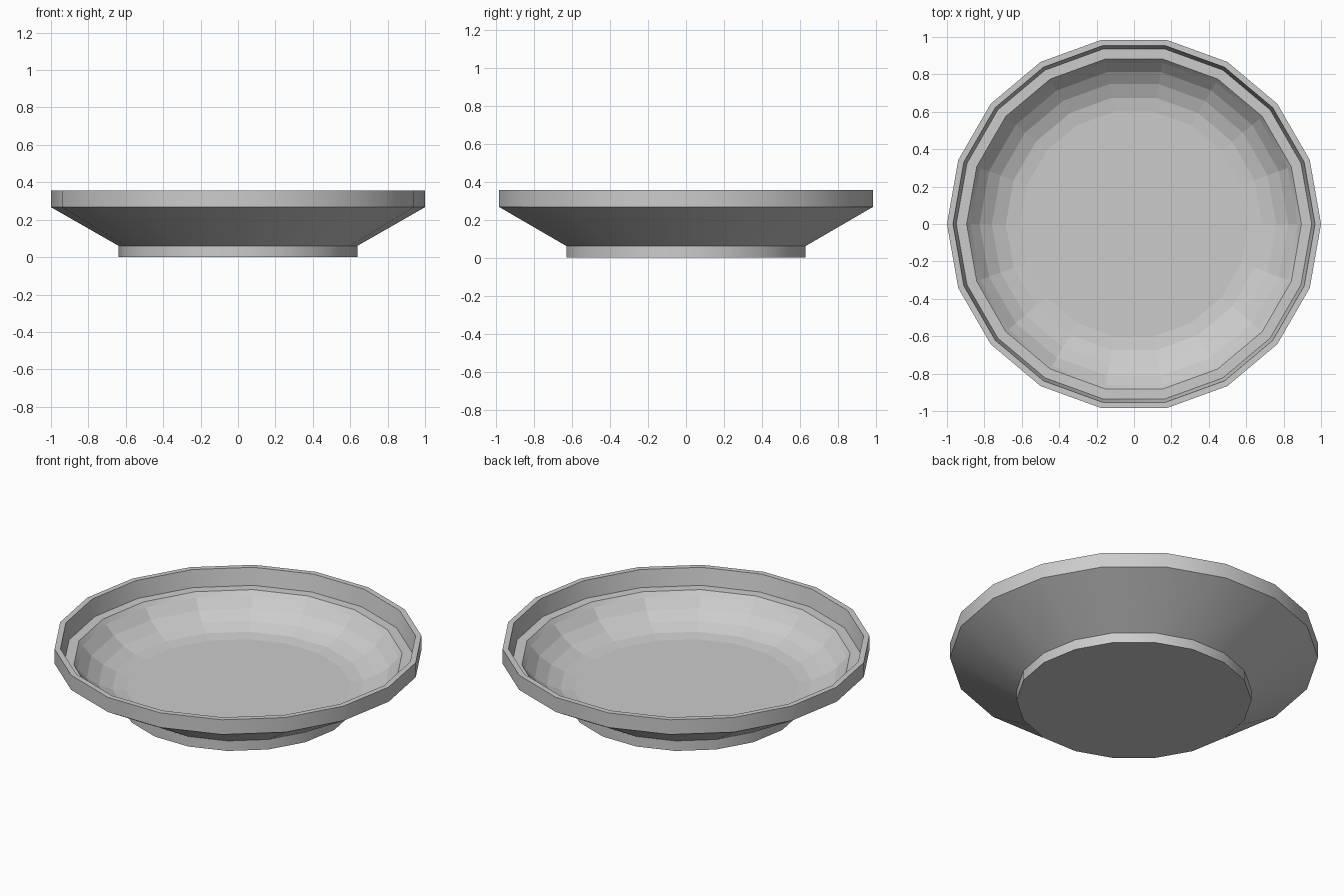
import bpy, math

if "Cube" in bpy.data.objects:
    bpy.data.objects.remove(bpy.data.objects["Cube"])

SIDES = 18
grey = bpy.data.materials.new("light grey")
grey.diffuse_color = (0.6, 0.6, 0.6, 1)
grey.use_nodes = True
grey.node_tree.nodes["Principled BSDF"].inputs["Base Color"].default_value = grey.diffuse_color

# cross-section (radius, height): foot, flared side, rim, stepped ledge, bowl
profile = [(0.638, 0), (0.638, 0.06), (1, 0.267), (1, 0.355),
           (0.968, 0.355), (0.95, 0.255), (0.895, 0.255), (0.875, 0.23),
           (0.825, 0.175), (0.76, 0.13), (0.685, 0.10), (0.61, 0.09)]
BOWL_START = 7

# spin the profile into rings
verts, faces = [], []
for r, z in profile:
    for i in range(SIDES):
        a = 2 * math.pi * i / SIDES
        verts.append((r * math.cos(a), r * math.sin(a), z))
for k in range(len(profile) - 1):
    for i in range(SIDES):
        j = (i + 1) % SIDES
        a, b = k * SIDES, (k + 1) * SIDES
        faces.append((a + i, a + j, b + j, b + i))
# closed underside and bowl floor
faces.append(tuple(reversed(range(SIDES))))
last = (len(profile) - 1) * SIDES
faces.append(tuple(range(last, last + SIDES)))

mesh = bpy.data.meshes.new("dish")
mesh.from_pydata(verts, [], faces)
mesh.materials.append(grey)
dish = bpy.data.objects.new("dish", mesh)
bpy.context.collection.objects.link(dish)
bpy.context.view_layer.objects.active = dish
dish.select_set(True)
bpy.ops.object.shade_smooth_by_angle(angle=math.radians(30))
# the bowl keeps flat facets
for p in mesh.polygons:
    if BOWL_START * SIDES <= p.index < (len(profile) - 1) * SIDES:
        p.use_smooth = False
